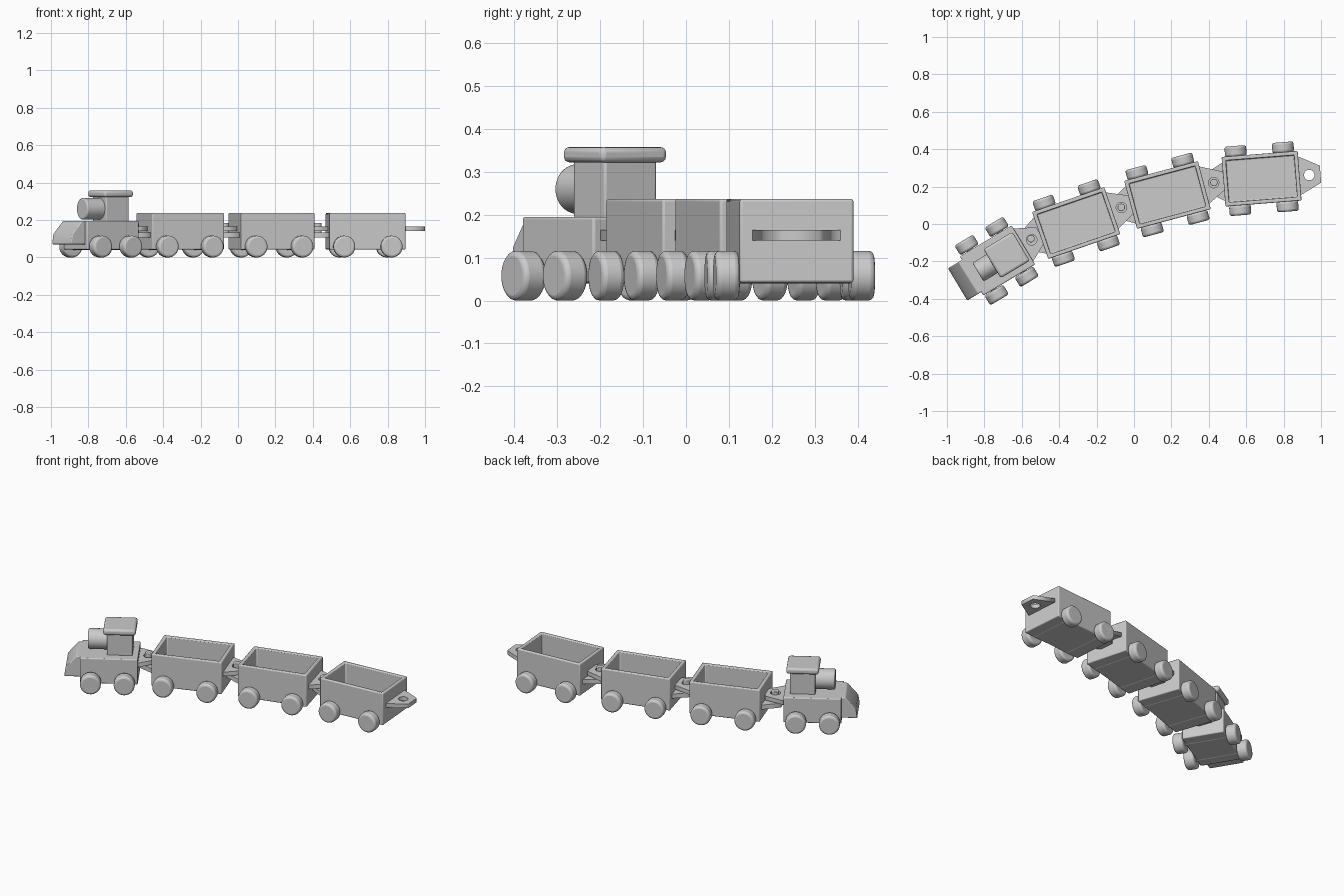
import bpy, bmesh, math
from mathutils import Matrix, Vector

if "Cube" in bpy.data.objects:
    bpy.data.objects.remove(bpy.data.objects["Cube"])


def frame(x, y, deg):
    return Matrix.Translation((x, y, 0)) @ Matrix.Rotation(math.radians(deg), 4, 'Z')


def finish(name, bm, mat, bevel):
    bmesh.ops.recalc_face_normals(bm, faces=bm.faces)
    me = bpy.data.meshes.new(name)
    bm.to_mesh(me)
    bm.free()
    ob = bpy.data.objects.new(name, me)
    bpy.context.collection.objects.link(ob)
    ob.matrix_world = mat
    if bevel:
        mod = ob.modifiers.new("soft_edges", 'BEVEL')
        mod.width = bevel
        mod.segments = 3
        mod.limit_method = 'ANGLE'
        mod.angle_limit = math.radians(40)
    bpy.ops.object.select_all(action='DESELECT')
    ob.select_set(True)
    bpy.context.view_layer.objects.active = ob
    bpy.ops.object.shade_smooth_by_angle(angle=math.radians(35))
    return ob


def box(name, mat, x, z, half_w, bevel=0.006, wall=0, floor=0):
    """Block from x[0]..x[1], z[0]..z[1]; optional hollow open top."""
    bm = bmesh.new()
    bmesh.ops.create_cube(bm, size=1)
    for v in bm.verts:
        v.co = Vector((x[0] if v.co.x < 0 else x[1],
                       math.copysign(half_w, v.co.y),
                       z[0] if v.co.z < 0 else z[1]))
    if wall:
        bm.normal_update()
        top = max(bm.faces, key=lambda f: f.calc_center_median().z)
        bmesh.ops.inset_region(bm, faces=[top], thickness=wall)
        inner = bmesh.ops.extrude_discrete_faces(bm, faces=[top])['faces'][0]
        for v in inner.verts:
            v.co.z = floor
    return finish(name, bm, mat, bevel)


def cylinder(name, mat, centre, radius, length, axis, bevel=0.008):
    bm = bmesh.new()
    rot = {'X': Matrix.Rotation(math.pi / 2, 4, 'Y'),
           'Y': Matrix.Rotation(math.pi / 2, 4, 'X'),
           'Z': Matrix.Identity(4)}[axis]
    bmesh.ops.create_cone(bm, cap_ends=True, segments=40, radius1=radius,
                          radius2=radius, depth=length,
                          matrix=Matrix.Translation(centre) @ rot)
    return finish(name, bm, mat, bevel)


def prism(name, mat, profile, half_w, bevel=0.005):
    """Side profile (x, z) extruded across the width."""
    bm = bmesh.new()
    face = bm.faces.new([bm.verts.new((x, -half_w, z)) for x, z in profile])
    out = bmesh.ops.extrude_face_region(bm, geom=[face])['geom']
    for v in out:
        if isinstance(v, bmesh.types.BMVert):
            v.co.y = half_w
    return finish(name, bm, mat, bevel)


def hitch_plate(name, mat, base, tip, z, hole=None):
    """Tapered flat plate, optionally pierced at x = hole."""
    cu = bpy.data.curves.new(name, 'CURVE')
    cu.dimensions = '2D'
    cu.fill_mode = 'BOTH'
    mid = base + (tip - base) * 0.8
    loops = [[(base, -0.105), (mid, -0.058), (tip, -0.045),
              (tip, 0.045), (mid, 0.058), (base, 0.105)]]
    if hole is not None:
        loops.append([(hole + 0.028 * math.cos(i * math.tau / 32),
                       0.028 * math.sin(i * math.tau / 32)) for i in range(32)])
    for pts in loops:
        sp = cu.splines.new('POLY')
        sp.points.add(len(pts) - 1)
        for p, (x, y) in zip(sp.points, pts):
            p.co = (x, y, 0, 1)
        sp.use_cyclic_u = True
    cu.extrude = (z[1] - z[0]) / 2
    ob = bpy.data.objects.new(name, cu)
    bpy.context.collection.objects.link(ob)
    ob.matrix_world = mat @ Matrix.Translation((0, 0, sum(z) / 2))


def wheels(name, mat, xs, inner):
    for i, x in enumerate(xs):
        cylinder(f"{name}_axle_{i}", mat, (x, 0, 0.058), 0.018, 0.30, 'Y', 0)
        for side, s in (("right", -1), ("left", 1)):
            cylinder(f"{name}_wheel_{side}_{i}", mat,
                     (x, s * (inner + 0.186) / 2, 0.058), 0.058,
                     0.186 - inner, 'Y', 0.012)


# locomotive, local origin at its rear hitch hole
loco = frame(-0.547, -0.085, 31)
box("engine_body", loco, (-0.375, -0.052), (0.042, 0.195), 0.122)
prism("engine_nose", loco, [(-0.36, 0.07), (-0.463, 0.07), (-0.455, 0.125),
                            (-0.395, 0.195), (-0.36, 0.195)], 0.10)
box("cab", loco, (-0.227, -0.085), (0.19, 0.33), 0.071)
box("cab_roof", loco, (-0.247, -0.066), (0.322, 0.358), 0.09, 0.013)
cylinder("boiler", loco, (-0.27, 0, 0.26), 0.058, 0.13, 'X')
wheels("engine", loco, (-0.312, -0.124), 0.125)
hitch_plate("engine_hitch", loco, -0.058, 0.055, (0.14, 0.165), 0)

# three wagons, local origin at the middle of each
for n, (x, y, deg) in enumerate([(-0.309, 0.005, 19), (0.179, 0.155, 15),
                                 (0.682, 0.242, 4.5)], 1):
    car = frame(x, y, deg)
    box(f"wagon_{n}_tub", car, (-0.204, 0.204), (0.042, 0.237), 0.133,
        0.006, wall=0.03, floor=0.085)
    wheels(f"wagon_{n}", car, (-0.127, 0.127), 0.13)
    hitch_plate(f"wagon_{n}_rear_hitch", car, 0.2, 0.316, (0.14, 0.165), 0.2555)
    hitch_plate(f"wagon_{n}_front_tongue", car, -0.2, -0.302, (0.105, 0.132))
    cylinder(f"wagon_{n}_hitch_pin", car, (-0.2555, 0, 0.15), 0.02, 0.07, 'Z', 0.004)
